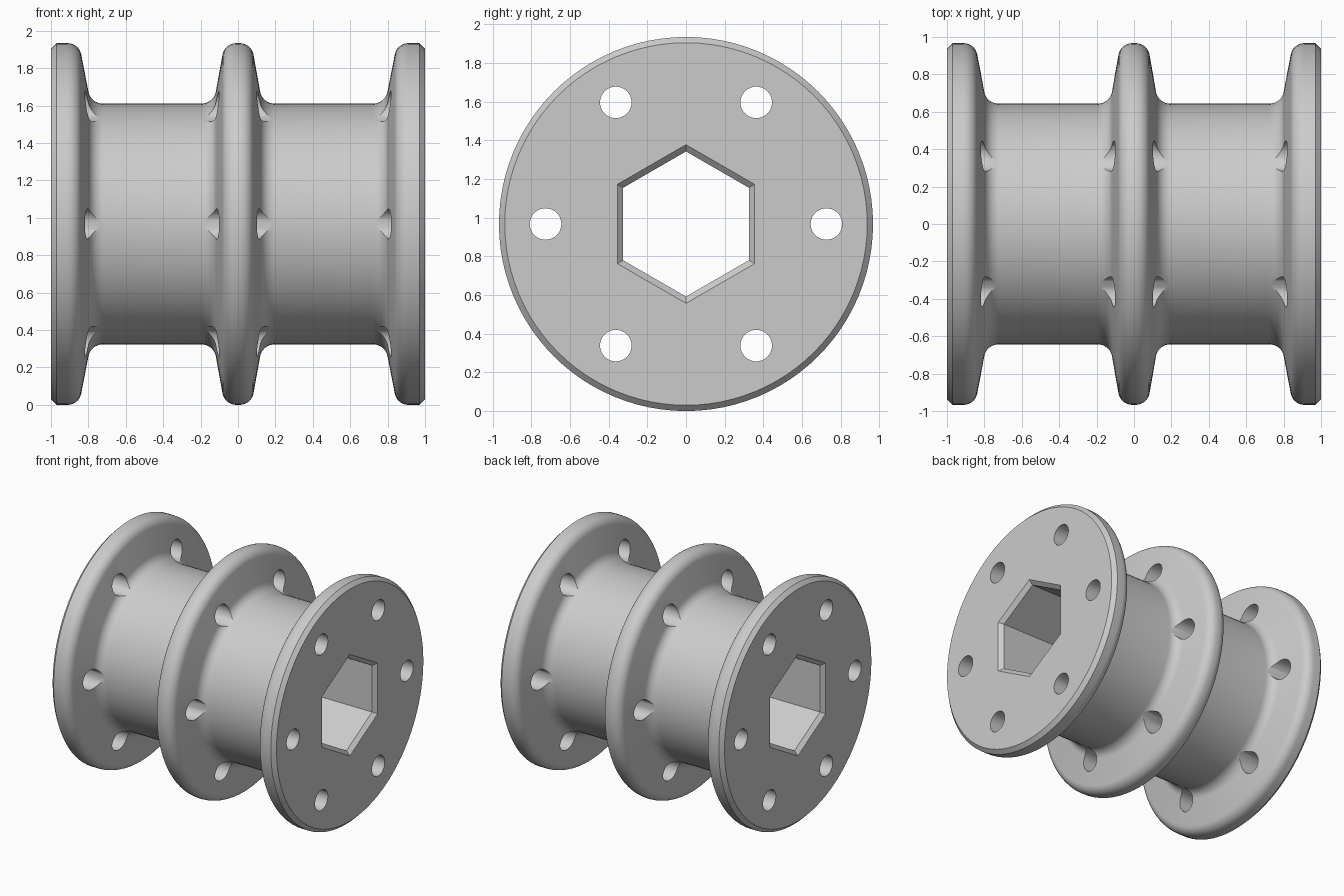
import bpy, bmesh, math
from mathutils import Vector, Matrix

if "Cube" in bpy.data.objects:
    bpy.data.objects.remove(bpy.data.objects["Cube"])

R, BARREL, SEG = 0.967, 0.643, 96

grey = bpy.data.materials.new("light grey")
grey.diffuse_color = (0.6, 0.6, 0.6, 1)
grey.use_nodes = True
grey.node_tree.nodes["Principled BSDF"].inputs["Base Color"].default_value = grey.diffuse_color


def rounded(points, steps=8):
    """Polyline of (x, radius, fillet) with each filleted corner turned into an arc."""
    out = []
    for i, (x, r, f) in enumerate(points):
        p = Vector((x, r))
        if not f:
            out.append(p)
            continue
        a = (Vector(points[i - 1][:2]) - p).normalized()
        b = (Vector(points[i + 1][:2]) - p).normalized()
        corner = math.acos(max(-1, min(1, a.dot(b)))) / 2
        centre = p + (a + b).normalized() * f / math.sin(corner)
        start = p + a * f / math.tan(corner) - centre
        end = p + b * f / math.tan(corner) - centre
        sweep = math.pi - 2 * corner
        for k in range(steps + 1):
            t = k / steps
            out.append(centre + (start * math.sin((1 - t) * sweep)
                                 + end * math.sin(t * sweep)) / math.sin(sweep))
    return out


def loft(name, rings):
    """Closed solid along x through rings of (x, radius, sides)."""
    bm = bmesh.new()
    loops = []
    for x, r, n in rings:
        loops.append([bm.verts.new((x, r * math.sin(2 * math.pi * k / n),
                                    r * math.cos(2 * math.pi * k / n))) for k in range(n)])
    for a, b in zip(loops, loops[1:]):
        n = len(a)
        for k in range(n):
            bm.faces.new((a[k], a[(k + 1) % n], b[(k + 1) % n], b[k]))
    bm.faces.new(loops[0])
    bm.faces.new(loops[-1])
    bmesh.ops.recalc_face_normals(bm, faces=bm.faces)
    mesh = bpy.data.meshes.new(name)
    bm.to_mesh(mesh)
    bm.free()
    obj = bpy.data.objects.new(name, mesh)
    bpy.context.collection.objects.link(obj)
    mesh.materials.append(grey)
    return obj


# Spool body: three flanges on a barrel, mirrored about the middle flange
half = [(-1, R - 0.03, 0), (-0.97, R, 0), (-0.85, R, 0.075), (-0.787, BARREL, 0.08),
        (-0.13, BARREL, 0.08), (-0.072, R, 0.075)]
full = half + [(-x, r, f) for x, r, f in reversed(half)]
spool = loft("spool", [(p.x, p.y, SEG) for p in rounded(full)])

# Hexagonal bore with chamfered mouths
cutters = [loft("hex_bore_cutter", [(-1.03, 0.445, 6), (-0.97, 0.375, 6),
                                    (0.97, 0.375, 6), (1.03, 0.445, 6)])]

# Ring of six round holes through the flanges
for i in range(6):
    a = math.radians(60 * i)
    hole = loft("hole_cutter", [(-1.1, 0.0815, 40), (1.1, 0.0815, 40)])
    hole.data.transform(Matrix.Translation((0, 0.726 * math.cos(a), 0.726 * math.sin(a))))
    cutters.append(hole)

for c in cutters:
    c.hide_render = True
    mod = spool.modifiers.new("cut", 'BOOLEAN')
    mod.operation, mod.solver, mod.object = 'DIFFERENCE', 'EXACT', c

# Apply the cuts and remove the cutters
bpy.context.view_layer.update()
cut = bpy.data.meshes.new_from_object(spool.evaluated_get(bpy.context.evaluated_depsgraph_get()))
spool.modifiers.clear()
spool.data = cut
for c in cutters:
    bpy.data.objects.remove(c)

# Stand on the ground and smooth the round surfaces
spool.location.z = R
bpy.context.view_layer.objects.active = spool
spool.select_set(True)
bpy.ops.object.shade_smooth_by_angle(angle=math.radians(30))
